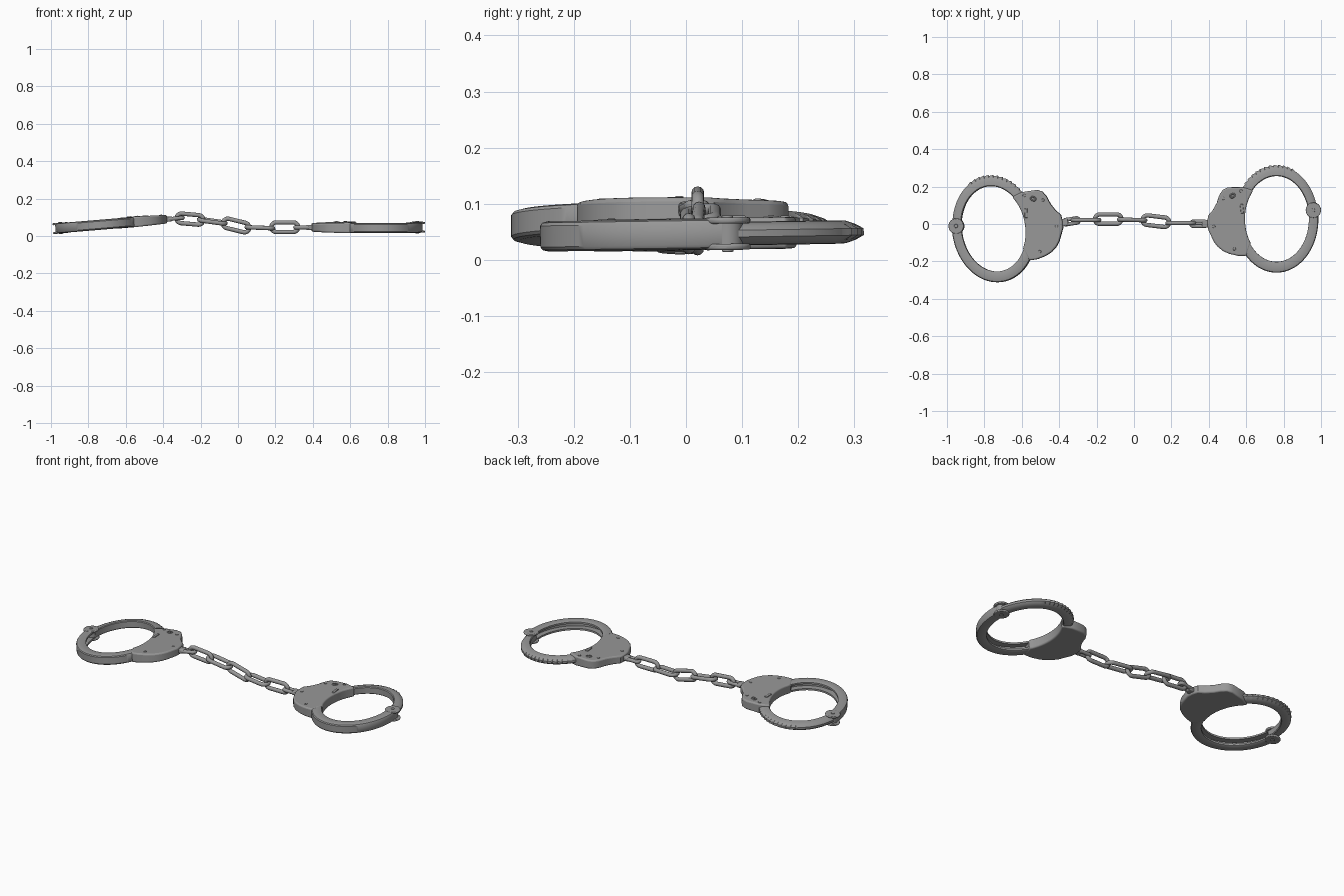
import bpy, bmesh, math
from mathutils import Vector, Matrix, Euler

if "Cube" in bpy.data.objects:
    bpy.data.objects.remove(bpy.data.objects["Cube"])

# Placement of each cuff: the left one is a mirrored copy, turned and tilted
RIGHT = Matrix.Translation((0.762, 0.027, 0.046)) @ Matrix.Rotation(0.015, 4, 'X')
LEFT = (Matrix.Translation((-0.748, -0.026, 0.059)) @ Matrix.Rotation(-0.083, 4, 'Y')
        @ Matrix.Diagonal((-1, 1, 1, 1)) @ Matrix.Rotation(-0.16, 4, 'Z'))

STEEL = bpy.data.materials.new("dark_steel")
STEEL.diffuse_color = (0.31, 0.31, 0.31, 1)
STEEL.use_nodes = True
STEEL.node_tree.nodes["Principled BSDF"].inputs["Base Color"].default_value = STEEL.diffuse_color


def finish(bm, name, mat=Matrix(), bevel=0.0, angle=35):
    bm.transform(mat)
    bmesh.ops.recalc_face_normals(bm, faces=bm.faces)
    me = bpy.data.meshes.new(name)
    bm.to_mesh(me)
    bm.free()
    me.materials.append(STEEL)
    ob = bpy.data.objects.new(name, me)
    bpy.context.collection.objects.link(ob)
    if bevel:
        m = ob.modifiers.new("bevel", 'BEVEL')
        m.width, m.segments, m.limit_method = bevel, 3, 'ANGLE'
        m.angle_limit = math.radians(50)
    bpy.ops.object.select_all(action='DESELECT')
    ob.select_set(True)
    bpy.context.view_layer.objects.active = ob
    bpy.ops.object.shade_smooth_by_angle(angle=math.radians(angle))
    return ob


def loft(rings, closed):
    bm = bmesh.new()
    vs = [[bm.verts.new(p) for p in r] for r in rings]
    n = len(vs[0])
    for i in range(len(vs) if closed else len(vs) - 1):
        a, b = vs[i], vs[(i + 1) % len(vs)]
        for j in range(n):
            k = (j + 1) % n
            bm.faces.new((a[j], a[k], b[k], b[j]))
    if not closed:
        bm.faces.new(vs[0])
        bm.faces.new(vs[-1])
    return bm


def link(name, loc, rot, length=0.166, width=0.074, r=0.0115, mat=Matrix()):
    # Stadium-shaped loop in the local xy plane
    R, s = width / 2 - r, length / 2 - width / 2
    rings = []
    for side in (0, 1):
        for i in range(13):
            a = -math.pi / 2 + math.pi * i / 12 + math.pi * side
            d = Vector((math.cos(a), math.sin(a), 0))
            c = d * R + Vector((s if side == 0 else -s, 0, 0))
            rings.append([c + d * r * math.cos(t) + Vector((0, 0, r * math.sin(t)))
                          for t in [math.tau * k / 12 for k in range(12)]])
    m = mat @ Matrix.Translation(loc) @ Euler(rot, 'XYZ').to_matrix().to_4x4()
    return finish(loft(rings, True), name, m, angle=60)


def disc(name, x, y, z, r, h, mat, bevel=0.0, sides=32):
    bm = bmesh.new()
    bmesh.ops.create_cone(bm, cap_ends=True, segments=sides, radius1=r, radius2=r, depth=h)
    return finish(bm, name, mat @ Matrix.Translation((x, y, z)), bevel)


def box(name, loc, size, mat, rot=0.0, bevel=0.003):
    bm = bmesh.new()
    bmesh.ops.create_cube(bm, size=1)
    m = Matrix.Translation(loc) @ Matrix.Rotation(rot, 4, 'Z') @ Matrix.Diagonal((*size, 1))
    return finish(bm, name, mat @ m, bevel)


INNER, OUTER = (0.173, 0.229), (0.224, 0.287)


def ring_point(deg, f, z, extra=0.0):
    # f = 0 on the inner ellipse, 1 on the outer ellipse
    a = math.radians(deg)
    rx = INNER[0] + (OUTER[0] - INNER[0]) * f + extra
    ry = INNER[1] + (OUTER[1] - INNER[1]) * f + extra
    return Vector((rx * math.cos(a), ry * math.sin(a), z))


def cuff(side, mat):
    # Double strand: channel section open towards the wrist
    h = 0.027
    half = [(0, 0.5), (0, 0.88), (0.12, 1), (0.75, 1), (0.93, 0.9), (1, 0.7)]
    sec = [(0.6, 0.5)] + half
    sec = sec + [(f, -z) for f, z in reversed(sec)]
    rings = [[ring_point(188 + 180 * i / 72, f, z * h) for f, z in sec] for i in range(73)]
    finish(loft(rings, False), side + "_double_strand", mat)

    # Swinging hook arm: tapered section with low saw teeth on the outer edge
    samples = [(10 + 52 * i / 20, 0.0) for i in range(21)]
    step = 84 / 13
    for t in range(13):
        a = 62 + t * step
        samples += [(a + step * u, 0.006 * e) for u, e in ((0.05, 0.0), (0.5, 0.5), (0.95, 1))]
    samples += [(147 + 4 * i, 0.0) for i in range(9)]
    sec = [(0, 0.017, 0), (0.08, 0.021, 0), (0.5, 0.020, 0), (0.8, 0.014, 0), (0.95, 0.006, 1)]
    sec = sec + [(f, -z, k) for f, z, k in reversed(sec)]
    rings = [[ring_point(a, f, z, e * k) for f, z, k in sec] for a, e in samples]
    finish(loft(rings, False), side + "_hook_arm", mat)

    # Hinge: two flanges around a pin
    hx, hy = 0.197, 0.047
    for z in (-0.0235, 0.0235):
        disc(side + "_hinge_flange", hx, hy, z, 0.041, 0.011, mat, 0.004)
    disc(side + "_hinge_barrel", hx, hy, 0, 0.027, 0.044, mat)
    for z in (-0.030, 0.030):
        disc(side + "_hinge_rivet", hx, hy, z, 0.010, 0.005, mat, 0.002, 20)

    # Lock body: outline follows the ring on the wrist side, thinner at the chain end
    outline = [(-0.16, -0.197), (-0.205, -0.197), (-0.25, -0.187), (-0.285, -0.172),
               (-0.315, -0.148), (-0.335, -0.122), (-0.35, -0.09), (-0.366, -0.055),
               (-0.37, -0.02), (-0.366, 0.018), (-0.342, 0.045), (-0.32, 0.085),
               (-0.307, 0.125), (-0.288, 0.155), (-0.26, 0.169), (-0.18, 0.170), (-0.14, 0.158)]
    outline += [ring_point(138 + 77 * i / 16, -0.08, 0)[:2] for i in range(17)]
    slope = 0.03
    bm = bmesh.new()
    f = bm.faces.new([bm.verts.new((x, y, -0.0285)) for x, y in outline])
    ext = bmesh.ops.extrude_face_region(bm, geom=[f])
    bmesh.ops.translate(bm, verts=[v for v in ext["geom"] if isinstance(v, bmesh.types.BMVert)],
                        vec=(0, 0, 0.057))
    for v in bm.verts:
        v.co.z *= 1 - slope * max(0, -0.17 - v.co.x) / 0.0285
    finish(bm, side + "_lock_body", mat, 0.008)

    # Rivets, keyhole collar and lock slot on the top plate
    def top(x):
        return 0.0285 - slope * max(0, -0.17 - x)
    for x, y in ((-0.335, -0.04), (-0.225, -0.16), (-0.285, 0.11), (-0.19, 0.15)):
        disc(side + "_rivet", x, y, top(x), 0.008, 0.006, mat, 0.002, 16)
    link(side + "_keyhole_collar", (-0.235, 0.125, top(-0.235)), (0, 0, 0.5), 0.034, 0.026, 0.004, mat)
    disc(side + "_keyhole_post", -0.235, 0.125, top(-0.235) + 0.001, 0.005, 0.008, mat, 0, 12)
    box(side + "_lock_slot", (-0.185, 0.055, 0.0285), (0.016, 0.05, 0.007), mat, 0.12)

    # Swivel eye that carries the chain
    box(side + "_swivel_post", (-0.378, -0.026, 0), (0.04, 0.04, 0.026), mat, 0, 0.006)
    link(side + "_swivel_eye", (-0.415, -0.026, 0), (0, 0, 0), 0.104, 0.046, 0.0105, mat)


cuff("right", RIGHT)
cuff("left", LEFT)

# Chain: links alternate between upright and flat
up = math.pi / 2
for loc, pitch, yaw, roll in (((-0.257, 0.021, 0.090), 0.09, 0.0, up),
                              ((-0.138, 0.026, 0.078), 0.14, 0.0, 0.15),
                              ((-0.010, 0.022, 0.056), 0.24, -0.03, up),
                              ((0.117, 0.015, 0.044), 0.04, -0.12, 0.0),
                              ((0.250, 0.005, 0.047), 0.0, 0.0, up)):
    link("chain_link", loc, (roll, pitch, yaw))
